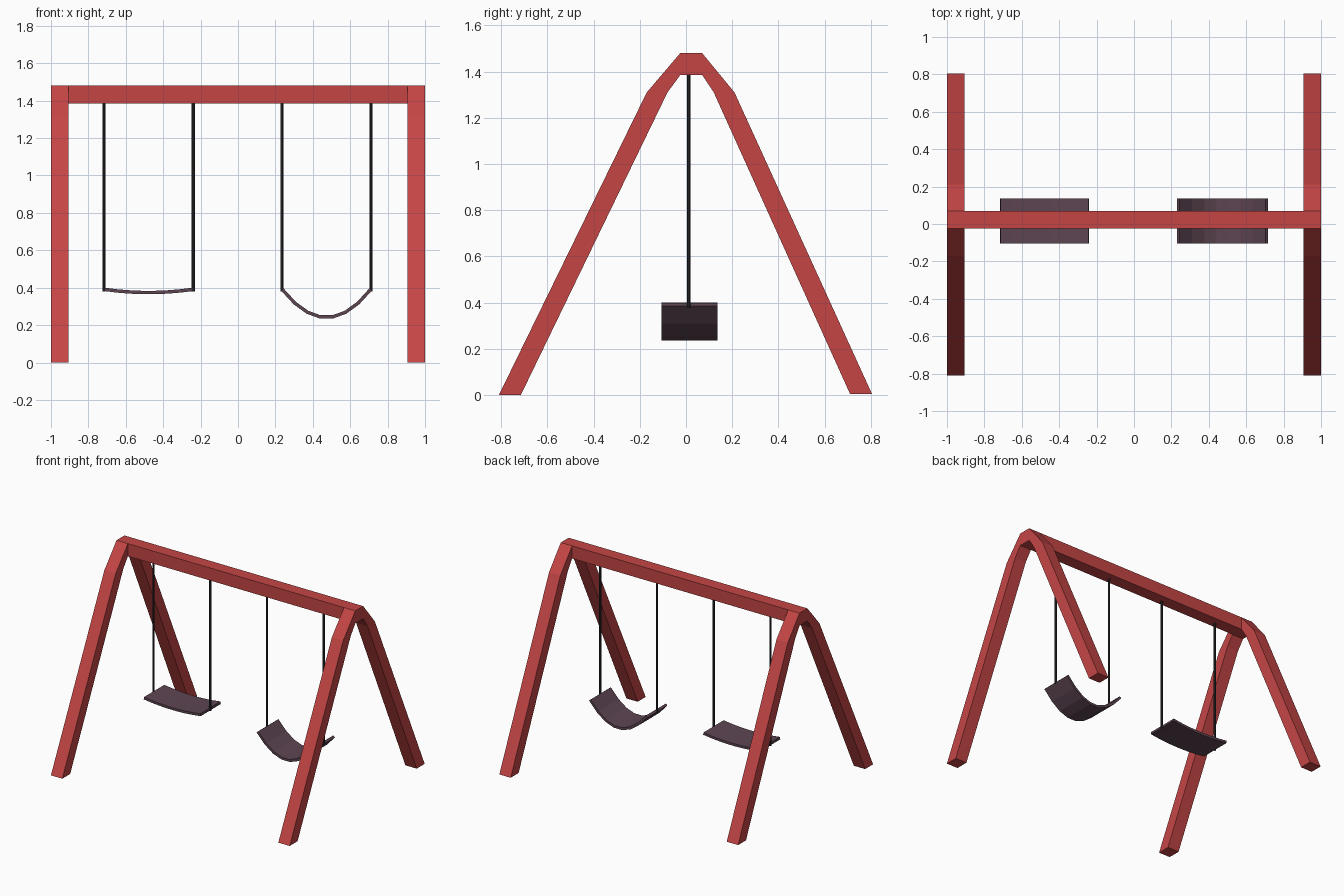
import bpy
import bmesh
import math
from mathutils import Vector

if "Cube" in bpy.data.objects:
    bpy.data.objects.remove(bpy.data.objects["Cube"])


def material(name, rgb):
    m = bpy.data.materials.new(name)
    m.diffuse_color = (*rgb, 1)
    m.use_nodes = True
    m.node_tree.nodes["Principled BSDF"].inputs["Base Color"].default_value = m.diffuse_color
    return m


RED = material("red_paint", (0.56, 0.06, 0.06))
SEAT = material("seat_rubber", (0.11, 0.06, 0.085))
ROPE = material("dark_rope", (0.025, 0.025, 0.03))


def prism(name, points, direction, mat):
    """Closed solid made by extruding a planar outline along a vector."""
    bm = bmesh.new()
    face = bm.faces.new([bm.verts.new(p) for p in points])
    ext = bmesh.ops.extrude_face_region(bm, geom=[face])
    moved = [v for v in ext["geom"] if isinstance(v, bmesh.types.BMVert)]
    bmesh.ops.translate(bm, vec=Vector(direction), verts=moved)
    bmesh.ops.recalc_face_normals(bm, faces=bm.faces)
    mesh = bpy.data.meshes.new(name)
    bm.to_mesh(mesh)
    bm.free()
    obj = bpy.data.objects.new(name, mesh)
    obj.data.materials.append(mat)
    bpy.context.collection.objects.link(obj)
    return obj


# Top beam
Y0, Y1, Z0, Z1 = -0.025, 0.07, 1.385, 1.48
prism("top_beam", [(-1, Y0, Z0), (-1, Y1, Z0), (-1, Y1, Z1), (-1, Y0, Z1)], (2, 0, 0), RED)

# Bent legs, side outlines in (y, z)
front = [(-0.81, 0), (-0.715, 0), (-0.08, 1.31), (Y0, Z0), (Y0, Z1), (-0.17, 1.31)]
back = [(0.805, 0.005), (0.71, 0.005), (0.12, 1.31), (Y1, Z0), (Y1, Z1), (0.21, 1.31)]
for side, x in (("left", -1), ("right", 0.905)):
    for end, outline in (("front", front), ("back", back)):
        prism(f"{side}_{end}_leg", [(x, y, z) for y, z in outline], (0.095, 0, 0), RED)


# Sagging seats with two ropes each
def swing(side, cx, sag, half=0.237, thick=0.018, segments=7):
    top, bottom = [], []
    for i in range(segments + 1):
        u = 2 * i / segments - 1
        x, z = cx + half * u, 0.391 - sag * (1 - u * u)
        slope = 2 * sag * u / half
        n = Vector((-slope, 0, 1)).normalized() * thick / 2
        p = Vector((x, -0.105, z))
        top.append(p + n)
        bottom.append(p - n)
    prism(f"{side}_seat", top + bottom[::-1], (0, 0.242, 0), SEAT)
    for label, s in (("left", -1), ("right", 1)):
        bpy.ops.mesh.primitive_cylinder_add(
            vertices=8, radius=0.0085, depth=1.01,
            location=(cx + s * 0.2385, 0.012, 0.885))
        rope = bpy.context.object
        rope.name = f"{side}_swing_{label}_rope"
        rope.data.materials.append(ROPE)


swing("left", -0.478, 0.017)
swing("right", 0.473, 0.15)
